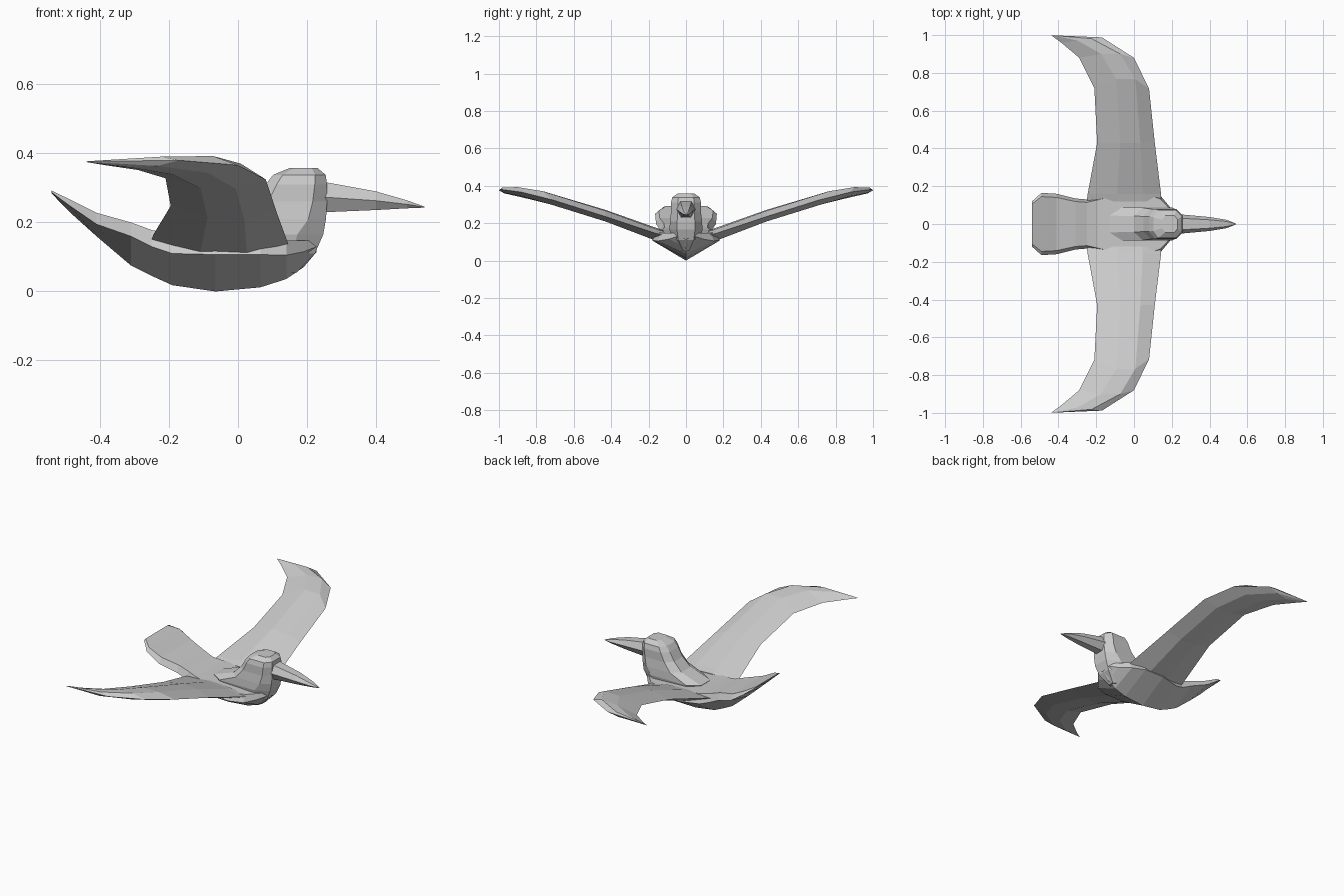
import bpy, bmesh
from mathutils import Vector


def loft(name, rings):
    """Skin a list of equal-length closed rings and cap both ends."""
    bm = bmesh.new()
    rows = [[bm.verts.new(p) for p in ring] for ring in rings]
    n = len(rows[0])
    for a, b in zip(rows, rows[1:]):
        for i in range(n):
            j = (i + 1) % n
            bm.faces.new((a[i], a[j], b[j], b[i]))
    bm.faces.new(rows[0])
    bm.faces.new(rows[-1])
    bmesh.ops.remove_doubles(bm, verts=bm.verts, dist=0.0005)
    bmesh.ops.recalc_face_normals(bm, faces=bm.faces)
    me = bpy.data.meshes.new(name)
    bm.to_mesh(me)
    bm.free()
    ob = bpy.data.objects.new(name, me)
    bpy.context.collection.objects.link(ob)
    return ob


# Body and fan tail: x, half width, keel z, edge bottom z, edge top z
body = [
    (-.54, .12, .284, .287, .292), (-.49, .165, .232, .25, .268),
    (-.41, .16, .16, .195, .228), (-.31, .135, .075, .16, .20),
    (-.25, .13, .045, .13, .178), (-.19, .145, .018, .11, .165),
    (-.065, .18, 0, .107, .158), (.065, .18, .012, .107, .152),
    (.14, .15, .036, .105, .148), (.19, .09, .07, .115, .148),
    (.228, .045, .115, .13, .148),
]
loft("body_and_tail", [
    [(x, 0, k), (x, w, lo), (x, w * .88, hi), (x, 0, hi),
     (x, -w * .88, hi), (x, -w, lo)] for x, w, k, lo, hi in body])

# Neck and head: z, back x, front x, half width (octagonal slices)
head = [
    (.055, .02, .17, .03), (.11, -.10, .223, .075), (.165, -.13, .247, .088),
    (.21, .0, .255, .086), (.26, .05, .258, .08), (.31, .08, .258, .08),
    (.338, .102, .254, .073), (.358, .15, .23, .045),
]
octagon = [(0, .5), (.18, 1), (.8, 1), (1, .55),
           (1, -.55), (.8, -1), (.18, -1), (0, -.5)]
loft("neck_and_head", [
    [(b + (f - b) * u, w * v, z) for u, v in octagon]
    for z, b, f, w in head])

# Beak: x, half width, bottom z, top z (hexagonal slices)
beak = [(.235, .052, .229, .32), (.40, .037, .236, .29),
        (.49, .022, .241, .264), (.54, .002, .243, .246)]
loft("beak", [
    [(x, w * v, lo + (hi - lo) * u) for v, u in
     ((.5, 0), (1, .5), (.6, 1), (-.6, 1), (-1, .5), (-.5, 0))]
    for x, w, lo, hi in beak])

# Wings: leading edge, trailing edge, upper bulge, lower bulge, ridge y shift
wing = [
    ((.145, .12, .135), (-.25, .12, .15), .018, .05, 0),
    ((.143, .16, .145), (-.245, .16, .165), .018, .045, 0),
    ((.11, .43, .235), (-.195, .43, .248), .028, .03, 0),
    ((.08, .715, .325), (-.21, .72, .328), .045, .028, .05),
    ((0, .88, .366), (-.29, .88, .352), .03, .018, .02),
    ((-.17, .988, .38), (-.385, .96, .366), .014, .012, 0),
    ((-.435, .999, .377), (-.44, 1, .375), .001, .001, 0),
]
for name, s in (("left_wing", 1), ("right_wing", -1)):
    rings = []
    for le, te, up, down, dy in wing:
        le, te = Vector(le), Vector(te)
        ring = [le, le.lerp(te, .25) + Vector((0, dy, up)),
                le.lerp(te, .6) + Vector((0, dy, up)), te,
                le.lerp(te, .65) - Vector((0, 0, down)),
                le.lerp(te, .3) - Vector((0, 0, down))]
        rings.append([(p.x, min(p.y, 1) * s, p.z) for p in ring])
    loft(name, rings)
